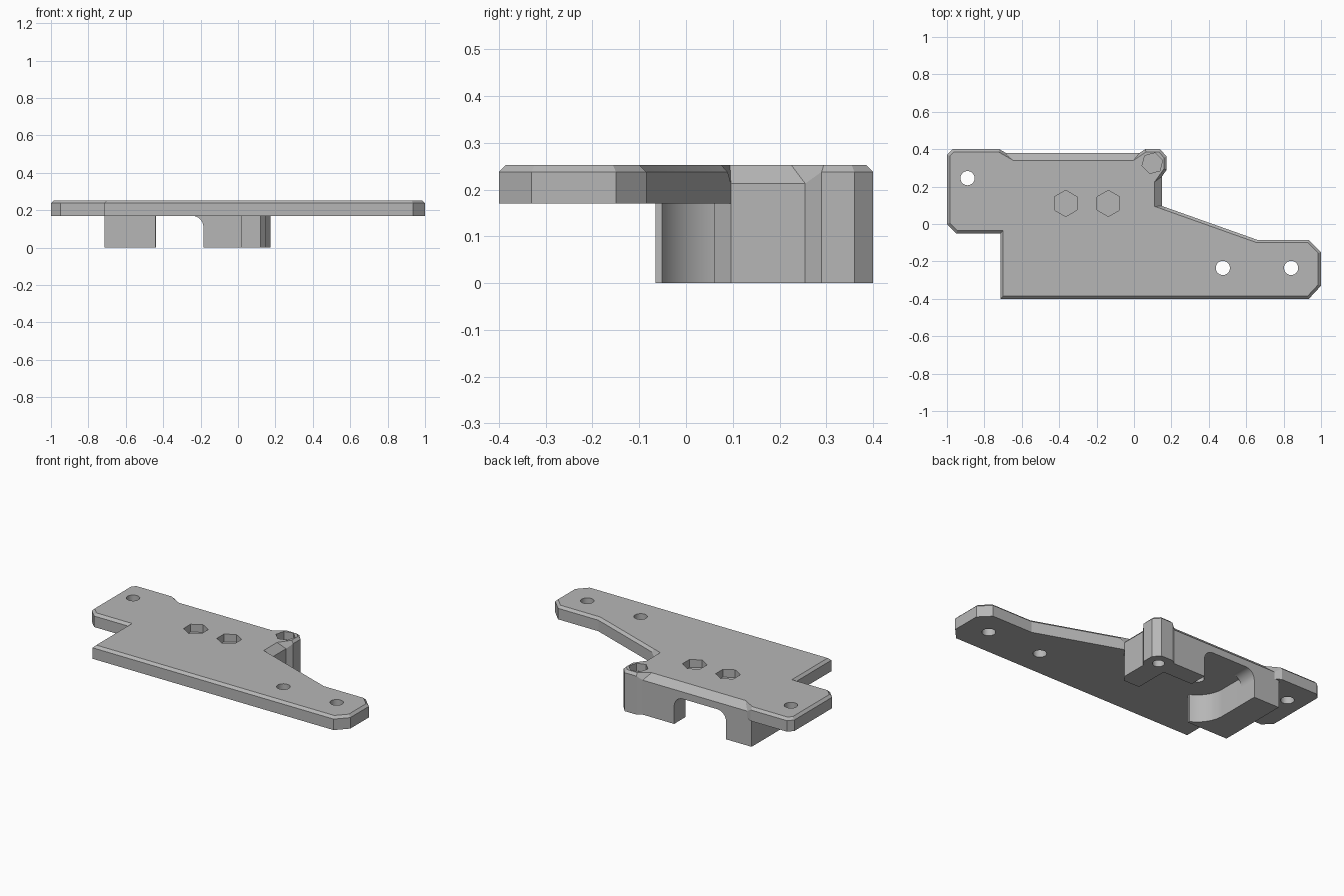
import bpy, bmesh, math
from mathutils import Vector

old = bpy.data.objects.get("Cube")
if old:
    bpy.data.objects.remove(old, do_unlink=True)

gray = bpy.data.materials.new("plain gray")
gray.use_nodes = True
COLOR = (0.47, 0.47, 0.47, 1)
gray.diffuse_color = COLOR
gray.node_tree.nodes["Principled BSDF"].inputs["Base Color"].default_value = COLOR

BOTTOM, TOP = 0.17, 0.253
SMALL, BIG = 0.015, 0.04


def loft(name, rings):
    """Closed solid through rings holding equal numbers of points."""
    bm = bmesh.new()
    loops = [[bm.verts.new(p) for p in ring] for ring in rings]
    n = len(loops[0])
    for a, b in zip(loops, loops[1:]):
        for i in range(n):
            j = (i + 1) % n
            bm.faces.new((a[i], a[j], b[j], b[i]))
    bm.faces.new(loops[0])
    bm.faces.new(loops[-1])
    bmesh.ops.recalc_face_normals(bm, faces=bm.faces)
    mesh = bpy.data.meshes.new(name)
    bm.to_mesh(mesh)
    bm.free()
    mesh.materials.append(gray)
    ob = bpy.data.objects.new(name, mesh)
    bpy.context.collection.objects.link(ob)
    return ob


def prism(name, outline, z0, z1):
    return loft(name, [[(x, y, z) for x, y in outline] for z in (z0, z1)])


def arc(cx, cy, r, start, end, steps):
    angles = [math.radians(start + (end - start) * i / steps) for i in range(steps + 1)]
    return [(cx + r * math.cos(a), cy + r * math.sin(a)) for a in angles]


def drill(targets, center, r, sides, z0, z1, turn=0):
    """Cut a round or hexagonal hole, then drop the cutter."""
    outline = arc(*center, r, turn, turn + 360, sides)[:-1]
    cutter = prism("cutter", outline, z0, z1)
    cutter.hide_render = True
    for ob in targets:
        mod = ob.modifiers.new("hole", "BOOLEAN")
        mod.operation, mod.solver, mod.object = "DIFFERENCE", "EXACT", cutter
        bpy.context.view_layer.objects.active = ob
        bpy.ops.object.modifier_apply(modifier=mod.name)
    bpy.data.objects.remove(cutter, do_unlink=True)


# Plate outline, clockwise: x, y, chamfer width of the edge that follows
edges = [
    (-1, 0.37, SMALL), (-0.97, 0.4, SMALL), (-0.72, 0.4, SMALL),
    (-0.685, 0.38, BIG), (0.03, 0.38, SMALL), (0.06, 0.4, SMALL),
    (0.14, 0.4, SMALL), (0.175, 0.36, SMALL), (0.175, 0.29, SMALL),
    (0.15, 0.255, BIG), (0.15, 0.096, SMALL), (0.17, 0.089, SMALL),
    (0.66, -0.085, SMALL), (0.935, -0.085, SMALL), (1, -0.15, SMALL),
    (1, -0.33, SMALL), (0.935, -0.4, SMALL), (-0.715, -0.4, SMALL),
    (-0.715, -0.05, SMALL), (-0.95, -0.05, SMALL), (-1, 0, SMALL),
]
low, mid, high = [], [], []
for i, (x, y, w) in enumerate(edges):
    px, py, pw = edges[i - 1]
    nx, ny, _ = edges[(i + 1) % len(edges)]
    p = Vector((x, y))
    d0 = (p - Vector((px, py))).normalized()
    d1 = (Vector((nx, ny)) - p).normalized()
    n0, n1 = Vector((d0.y, -d0.x)), Vector((d1.y, -d1.x))
    det = n0.x * n1.y - n0.y * n1.x
    if abs(det) < 0.03:
        inner = p + n1 * w
    else:
        inner = p + Vector((pw * n1.y - w * n0.y, w * n0.x - pw * n1.x)) / det
    low.append((x, y, BOTTOM))
    mid.append((x, y, TOP - max(pw, w)))
    high.append((inner.x, inner.y, TOP))
plate = loft("plate", [low, mid, high])

# L-shaped corner leg with a faceted screw post
corner_leg = prism("corner_leg", [
    (-0.185, 0.27), (-0.185, 0.38), (0.03, 0.38), (0.06, 0.4), (0.14, 0.4),
    (0.175, 0.36), (0.175, 0.29), (0.15, 0.255), (0.15, 0.096),
    (0.12, 0.06), (0.015, 0.06), (0.015, 0.27)], 0, BOTTOM)

# Side leg with a hollowed inner wall
side_leg = prism("side_leg", [
    (-0.44, -0.065), (-0.715, -0.065), (-0.715, 0.38), (-0.54, 0.38)]
    + arc(-0.36, 0.11, 0.18, 180, 244, 14), 0, BOTTOM)

# Rounded inner corners of the arch between the legs
R = 0.06
fillets = []
for name, x, side in (("corner_leg_fillet", -0.185, -1), ("side_leg_fillet", -0.54, 1)):
    profile = [(0, BOTTOM)] + arc(R, BOTTOM - R, R, 180, 90, 10)
    fillets.append(loft(name, [[(x + side * u, y, z) for u, z in profile]
                               for y in (0.27, 0.38)]))

# Round through holes
for center in ((-0.89, 0.245), (0.475, -0.235), (0.84, -0.235)):
    drill([plate], center, 0.038, 32, 0.1, 0.3)

# Hexagonal nut pockets with a thin web above each screw hole
for center, r, turn in (((-0.365, 0.11), 0.07, 30), ((-0.137, 0.11), 0.07, 30),
                        ((0.098, 0.325), 0.057, 15)):
    drill([plate], center, r, 6, 0.205, 0.3, turn)
    drill([plate, corner_leg], center, 0.034, 32, -0.05, 0.195)

# Smooth curved walls, sharp edges elsewhere
bpy.ops.object.select_all(action="DESELECT")
for ob in [plate, corner_leg, side_leg] + fillets:
    ob.select_set(True)
bpy.context.view_layer.objects.active = plate
bpy.ops.object.shade_smooth_by_angle(angle=math.radians(15))
